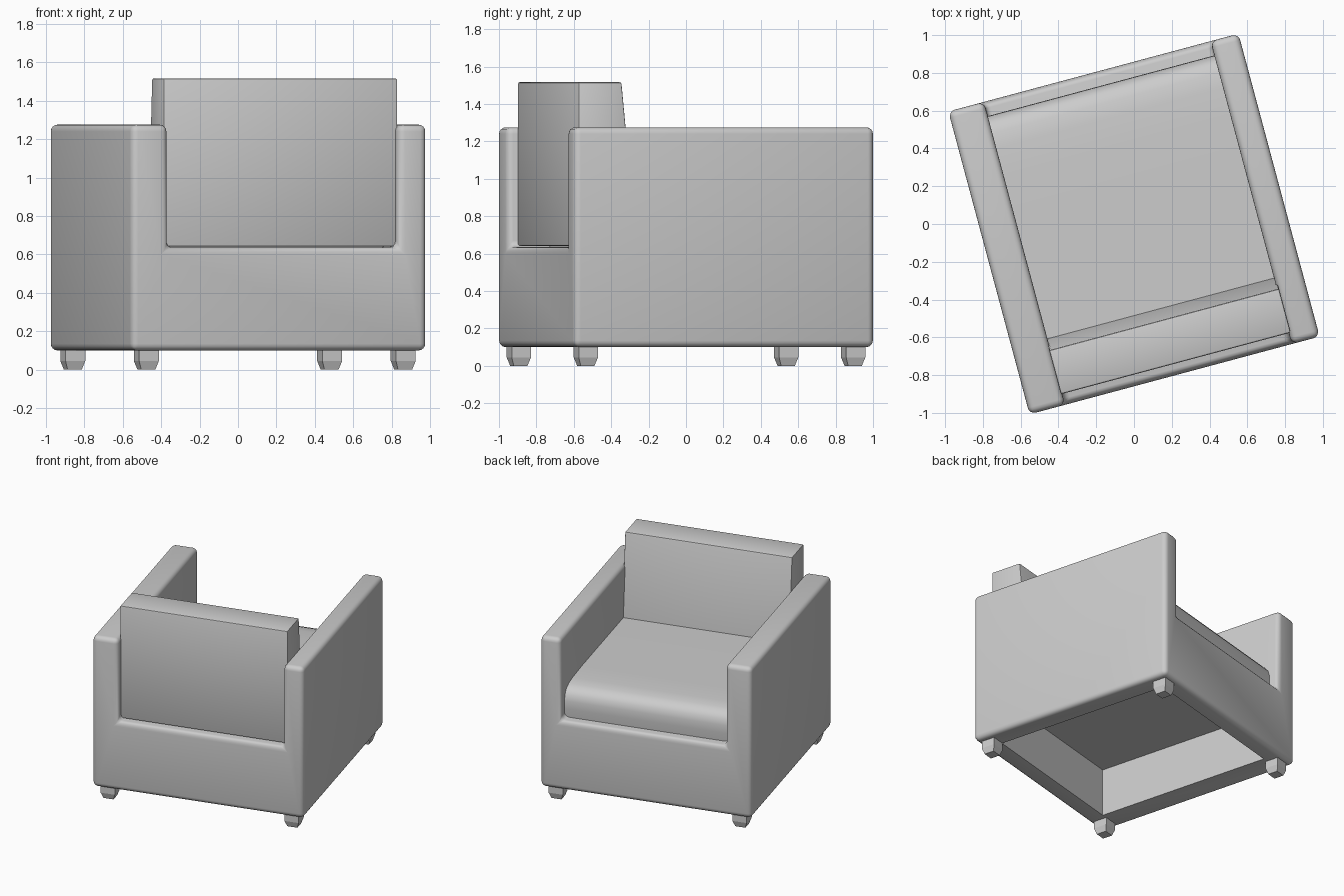
import bpy, bmesh, math
from mathutils import Matrix

if "Cube" in bpy.data.objects:
    bpy.data.objects.remove(bpy.data.objects["Cube"])

TURN = Matrix.Rotation(math.radians(15), 4, 'Z')   # whole chair is turned 15 degrees


def finish(bm, name, smooth=True):
    bmesh.ops.recalc_face_normals(bm, faces=bm.faces)
    mesh = bpy.data.meshes.new(name)
    bm.to_mesh(mesh)
    bm.free()
    ob = bpy.data.objects.new(name, mesh)
    bpy.context.collection.objects.link(ob)
    ob.matrix_world = TURN
    if smooth:
        smooth_by_angle(ob)
    return ob


def select(ob):
    bpy.ops.object.select_all(action='DESELECT')
    ob.select_set(True)
    bpy.context.view_layer.objects.active = ob


def smooth_by_angle(ob):
    select(ob)
    bpy.ops.object.shade_smooth_by_angle(angle=math.radians(40))


def prism(points, offset):
    """Extrude a closed 3D outline by an offset vector."""
    bm = bmesh.new()
    face = bm.faces.new([bm.verts.new(p) for p in points])
    ext = bmesh.ops.extrude_face_region(bm, geom=[face])
    new = [g for g in ext['geom'] if isinstance(g, bmesh.types.BMVert)]
    bmesh.ops.translate(bm, verts=new, vec=offset)
    if not face.is_valid or len(bm.faces) < len(points) + 2:
        bmesh.ops.holes_fill(bm, edges=bm.edges)
    bmesh.ops.recalc_face_normals(bm, faces=bm.faces)
    return bm


def bevel(bm, width, segments, edges=None):
    bmesh.ops.bevel(bm, geom=edges or list(bm.edges), offset=width, offset_type='OFFSET',
                    segments=segments, profile=0.5, affect='EDGES', clamp_overlap=True)


# Body: U-shaped profile of two arms and the base, rounded all over
W, D = 0.795, 0.83
LEFT, RIGHT = -0.60, 0.642
outline = [(-W, 0.10), (W, 0.10), (W, 1.275), (RIGHT, 1.275),
           (RIGHT, 0.635), (LEFT, 0.635), (LEFT, 1.275), (-W, 1.275)]
bm = prism([(x, -D, z) for x, z in outline], (0, 2 * D, 0))
bevel(bm, 0.035, 4)
body = finish(bm, "body", smooth=False)

# Hollow underside
bm = prism([(LEFT, -0.69, 0.0), (RIGHT, -0.69, 0.0), (RIGHT, 0.70, 0.0), (LEFT, 0.70, 0.0)],
           (0, 0, 0.47))
cutter = finish(bm, "hollow_cutter", smooth=False)
cutter.hide_render = True
mod = body.modifiers.new("hollow", 'BOOLEAN')
mod.operation = 'DIFFERENCE'
mod.object = cutter
select(body)
bpy.ops.object.modifier_apply(modifier=mod.name)
bpy.data.objects.remove(cutter)
smooth_by_angle(body)

# Seat cushion: rounded front lip
seat = [(-0.60, 0.62), (0.745, 0.62), (0.752, 0.70), (0.750, 0.76), (0.738, 0.805),
        (0.71, 0.838), (0.66, 0.858), (0.58, 0.868), (0.40, 0.875), (-0.60, 0.875)]
finish(prism([(LEFT - 0.003, y, z) for y, z in seat], (RIGHT - LEFT + 0.006, 0, 0)), "seat_cushion")

# Back cushion: slightly leaning front face
back = [(-0.77, 0.64), (-0.77, 1.516), (-0.53, 1.516), (-0.467, 0.86), (-0.467, 0.64)]
bm = prism([(-0.607, y, z) for y, z in back], (1.26, 0, 0))
bevel(bm, 0.01, 2)
finish(bm, "back_cushion")

# Legs: square blocks tapered at the foot
for sx, side in ((-1, "left"), (1, "right")):
    for sy, end in ((-1, "back"), (1, "front")):
        bm = bmesh.new()
        rings = [[bm.verts.new((sx * 0.692 + a * h, sy * 0.74 + b * h, z))
                  for a, b in ((-1, -1), (1, -1), (1, 1), (-1, 1))]
                 for h, z in ((0.038, 0.0), (0.053, 0.045), (0.053, 0.115))]
        for lo, hi in zip(rings, rings[1:]):
            for i in range(4):
                j = (i + 1) % 4
                bm.faces.new((lo[i], lo[j], hi[j], hi[i]))
        bm.faces.new(rings[0][::-1])
        bm.faces.new(rings[-1])
        finish(bm, f"{end}_{side}_leg", smooth=False)
